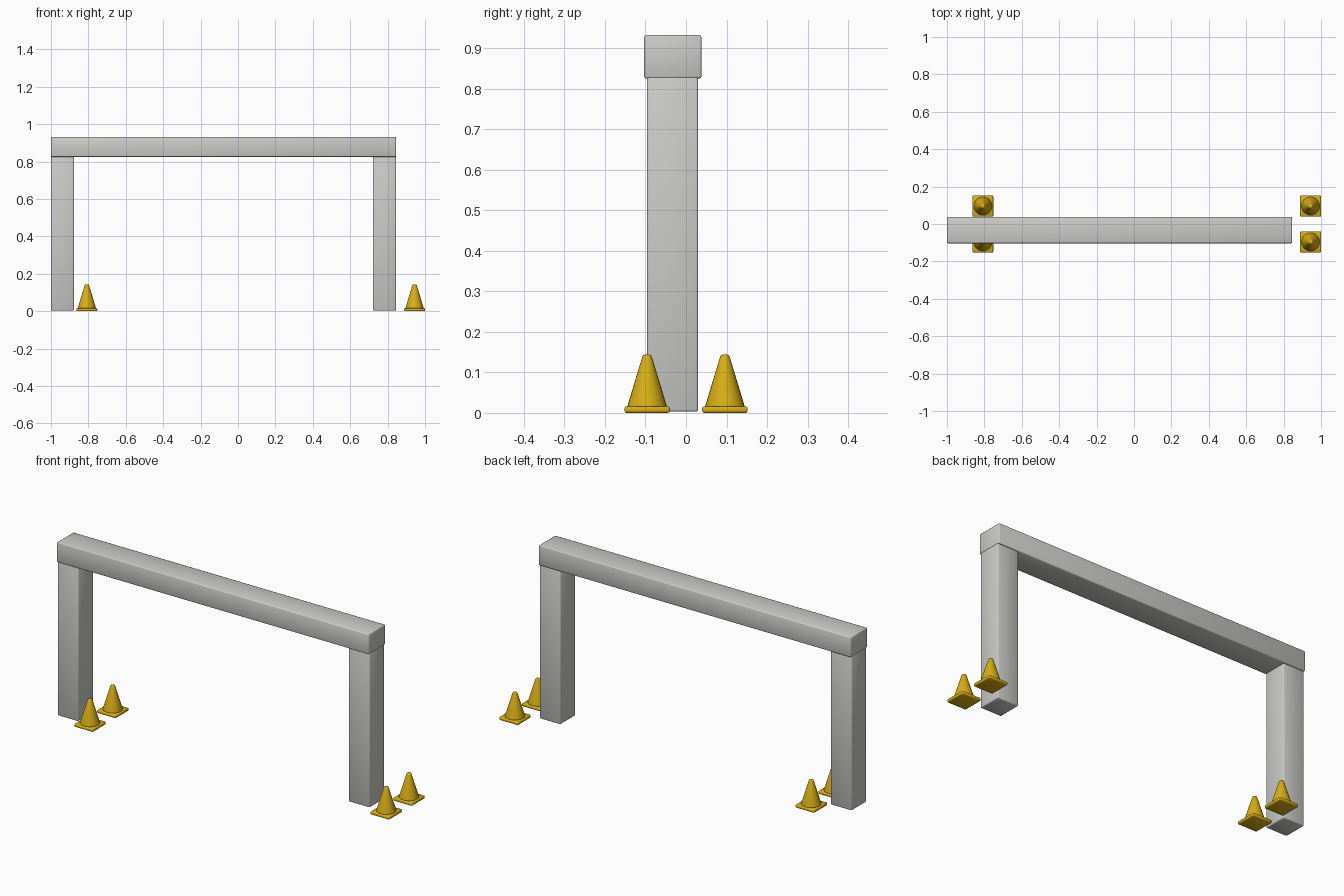
import bpy, bmesh, math

if "Cube" in bpy.data.objects:
    bpy.data.objects.remove(bpy.data.objects["Cube"])


def material(name, rgb):
    m = bpy.data.materials.new(name)
    m.diffuse_color = (*rgb, 1)
    m.use_nodes = True
    m.node_tree.nodes["Principled BSDF"].inputs["Base Color"].default_value = m.diffuse_color
    return m


GREY = material("light grey", (0.60, 0.60, 0.58))
YELLOW = material("cone yellow", (0.68, 0.42, 0.008))


def rounded_box(name, lo, hi, bevel, mat):
    """Box between two corners with softly rounded edges."""
    bpy.ops.mesh.primitive_cube_add(size=1, location=[(a + b) / 2 for a, b in zip(lo, hi)])
    ob = bpy.context.object
    ob.name = name
    ob.scale = [b - a for a, b in zip(lo, hi)]
    bpy.ops.object.transform_apply(location=False, rotation=False, scale=True)
    mod = ob.modifiers.new("round", "BEVEL")
    mod.width, mod.segments = bevel, 2
    ob.data.materials.append(mat)
    bpy.ops.object.shade_smooth()
    return ob


def lathe(name, profile, location, mat, sides=24):
    """Spin a radius/height profile around z."""
    bm = bmesh.new()
    rings = [[bm.verts.new((r * math.cos(2 * math.pi * i / sides),
                            r * math.sin(2 * math.pi * i / sides), z))
              for i in range(sides)] for r, z in profile]
    for a, b in zip(rings, rings[1:]):
        for i in range(sides):
            j = (i + 1) % sides
            bm.faces.new((a[i], a[j], b[j], b[i]))
    bm.faces.new(rings[-1])
    bm.faces.new(rings[0][::-1])
    mesh = bpy.data.meshes.new(name)
    bm.to_mesh(mesh)
    bm.free()
    ob = bpy.data.objects.new(name, mesh)
    bpy.context.collection.objects.link(ob)
    ob.location = location
    mesh.materials.append(mat)
    for p in mesh.polygons:
        p.use_smooth = True


# Barrier frame: top beam and two posts
rounded_box("top_beam", (-1.0, -0.103, 0.825), (0.845, 0.038, 0.932), 0.005, GREY)
for side, x0, x1 in (("left", -1.0, -0.877), ("right", 0.722, 0.845)):
    rounded_box(side + "_post", (x0, -0.096, 0.003), (x1, 0.030, 0.829), 0.005, GREY)

# Traffic cones: square base plate and tapered body with rounded tip
CONE = [(0.049, 0.014), (0.048, 0.019), (0.012, 0.138), (0.010, 0.142), (0.006, 0.1435)]
for side, x in (("left", -0.808), ("right", 0.944)):
    for end, y in (("front", -0.096), ("back", 0.096)):
        rounded_box(f"{side}_{end}_cone_base", (x - 0.056, y - 0.056, 0.0),
                    (x + 0.056, y + 0.056, 0.016), 0.005, YELLOW)
        lathe(f"{side}_{end}_cone_body", CONE, (x, y, 0), YELLOW)
